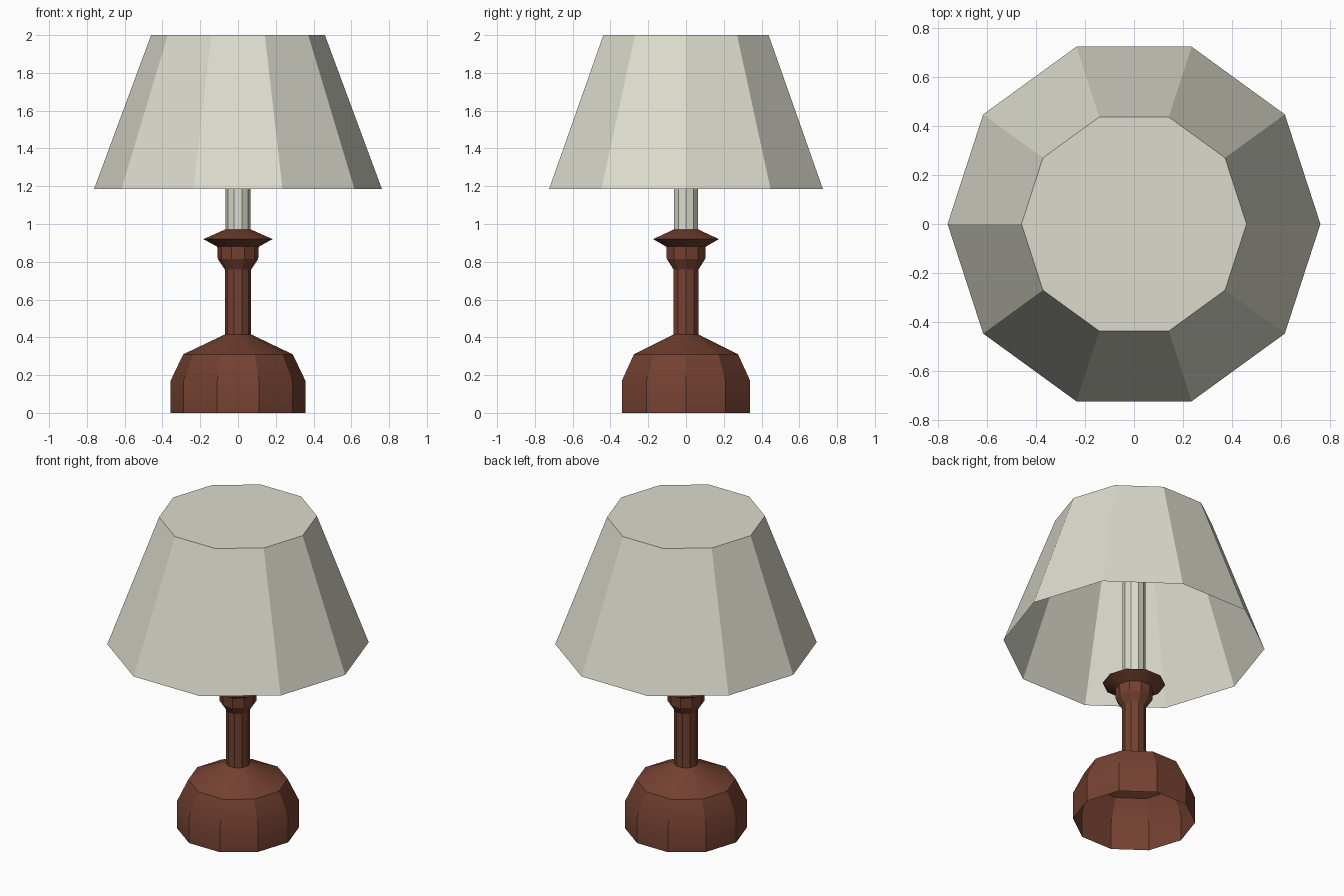
import bpy
import bmesh
from math import cos, sin, tau, radians

cube = bpy.data.objects.get("Cube")
if cube:
    bpy.data.objects.remove(cube, do_unlink=True)

SIDES = 10


def make_material(name, color):
    mat = bpy.data.materials.new(name)
    mat.use_nodes = True
    mat.diffuse_color = (*color, 1)
    bsdf = next(n for n in mat.node_tree.nodes if n.type == "BSDF_PRINCIPLED")
    bsdf.inputs["Base Color"].default_value = (*color, 1)
    return mat


def lathe(name, profile, mat, cap_top=False):
    """Turn a (radius, height) profile into a ten-sided shell, listed bottom to top."""
    bm = bmesh.new()
    rings = [[bm.verts.new((r * cos(tau * i / SIDES), r * sin(tau * i / SIDES), z))
              for i in range(SIDES)] for r, z in profile]
    for low, high in zip(rings, rings[1:]):
        for i in range(SIDES):
            j = (i + 1) % SIDES
            bm.faces.new((low[i], low[j], high[j], high[i]))
    if cap_top:
        bm.faces.new(rings[-1])
    mesh = bpy.data.meshes.new(name)
    bm.to_mesh(mesh)
    bm.free()
    mesh.materials.append(mat)
    obj = bpy.data.objects.new(name, mesh)
    bpy.context.collection.objects.link(obj)
    bpy.ops.object.select_all(action="DESELECT")
    obj.select_set(True)
    bpy.context.view_layer.objects.active = obj
    bpy.ops.object.shade_smooth_by_angle(angle=radians(30))
    return obj


wood = make_material("dark red wood", (0.175, 0.053, 0.03))
cream = make_material("cream fabric", (0.71, 0.71, 0.61))

# Turned wooden stand: hollow dome foot, column and flared collar
lathe("stand", [(0.357, 0), (0.357, 0.17), (0.29, 0.31), (0.07, 0.415),
                (0.07, 0.76), (0.107, 0.815), (0.11, 0.88), (0.183, 0.92),
                (0.07, 0.97)], wood, cap_top=True)

# Pale rod carrying the shade
lathe("rod", [(0.067, 0.965), (0.067, 1.99)], cream, cap_top=True)

# Tapered shade, closed on top and open below
lathe("shade", [(0.762, 1.185), (0.46, 2)], cream, cap_top=True)
